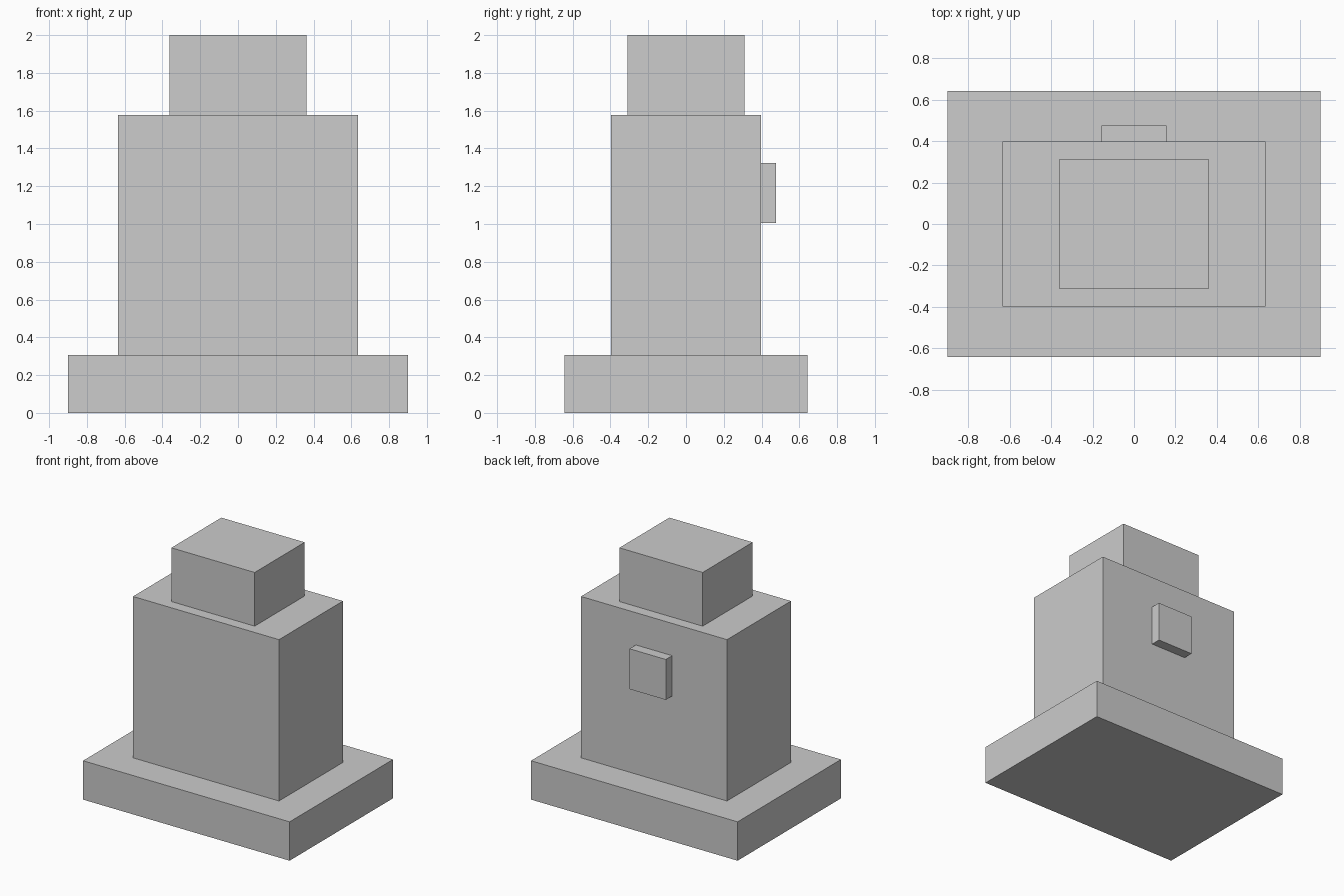
import bpy

if "Cube" in bpy.data.objects:
    bpy.data.objects.remove(bpy.data.objects["Cube"])

# Single flat grey for the whole model
grey = bpy.data.materials.new("light_grey")
grey.diffuse_color = (0.604, 0.604, 0.604, 1.0)
grey.use_nodes = True
grey.node_tree.nodes["Principled BSDF"].inputs["Base Color"].default_value = grey.diffuse_color


def box(name, x, y, z):
    """Axis-aligned box from (min, max) ranges."""
    ranges = (x, y, z)
    bpy.ops.mesh.primitive_cube_add(size=1, location=[(a + b) / 2 for a, b in ranges])
    ob = bpy.context.object
    ob.name = name
    ob.scale = [b - a for a, b in ranges]
    bpy.ops.object.transform_apply(location=False, rotation=False, scale=True)
    ob.data.materials.append(grey)
    return ob


# Stacked blocks: wide base, tall body, small top
box("base", (-0.90, 0.90), (-0.643, 0.643), (0.0, 0.306))
box("body", (-0.636, 0.636), (-0.398, 0.398), (0.306, 1.577))
box("top_block", (-0.363, 0.363), (-0.311, 0.311), (1.577, 2.0))

# Small raised panel on the back of the body
box("back_panel", (-0.158, 0.158), (0.398, 0.477), (1.005, 1.323))
